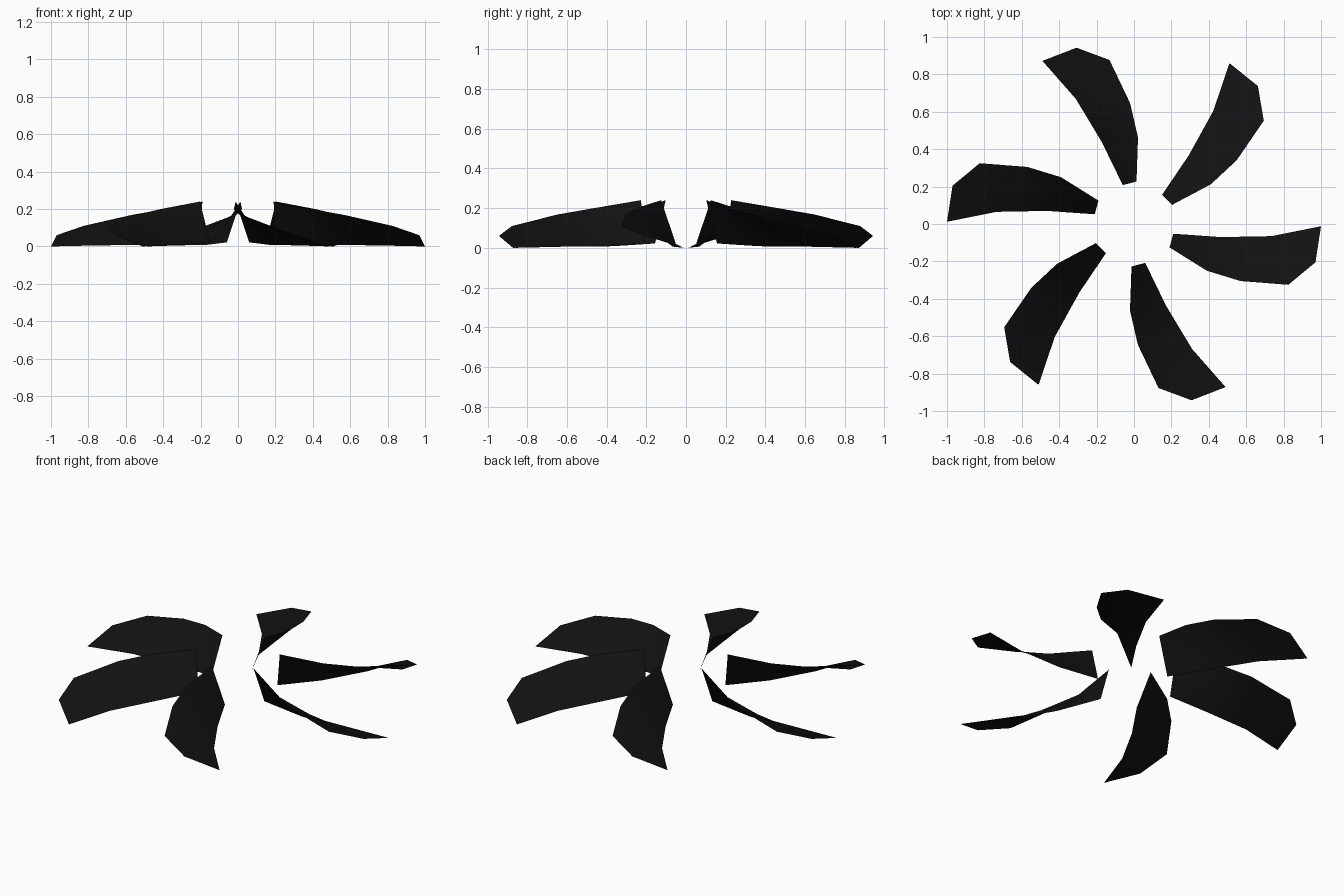
import bpy, bmesh
from math import radians
from mathutils import Matrix, Vector

if "Cube" in bpy.data.objects:
    bpy.data.objects.remove(bpy.data.objects["Cube"])

# Blade stations from root to tip: raised edge, mid chord, low edge
HIGH = [(0.19, -0.125, 0.24), (0.39, -0.25, 0.20), (0.57, -0.305, 0.168), (0.825, -0.325, 0.11)]
LOW = [(0.21, -0.052, 0.022), (0.465, -0.07, 0.008), (0.735, -0.065, 0.006), (1.0, -0.012, 0.0)]
TIP_MID = Vector((0.97, -0.205, 0.06))

black = bpy.data.materials.new("black")
black.diffuse_color = (0.006, 0.006, 0.006, 1)
black.use_nodes = True
black.node_tree.nodes["Principled BSDF"].inputs["Base Color"].default_value = black.diffuse_color

# Thin twisted sheet for a single blade
bm = bmesh.new()
rows = []
for i, (h, l) in enumerate(zip(HIGH, LOW)):
    h, l = Vector(h), Vector(l)
    mid = TIP_MID if i == 3 else (h + l) / 2
    rows.append([bm.verts.new(p) for p in (h, mid, l)])
for a, b in zip(rows, rows[1:]):
    for j in range(2):
        bm.faces.new((a[j], b[j], b[j + 1], a[j + 1]))
mesh = bpy.data.meshes.new("blade")
bm.normal_update()
bm.to_mesh(mesh)
bm.free()
mesh.materials.append(black)
mesh.shade_smooth()

# Six blades arranged around the open hub
for k in range(6):
    blade = bpy.data.objects.new(f"blade_{k + 1}", mesh)
    blade.matrix_world = Matrix.Rotation(radians(60 * k), 4, 'Z')
    bpy.context.collection.objects.link(blade)
